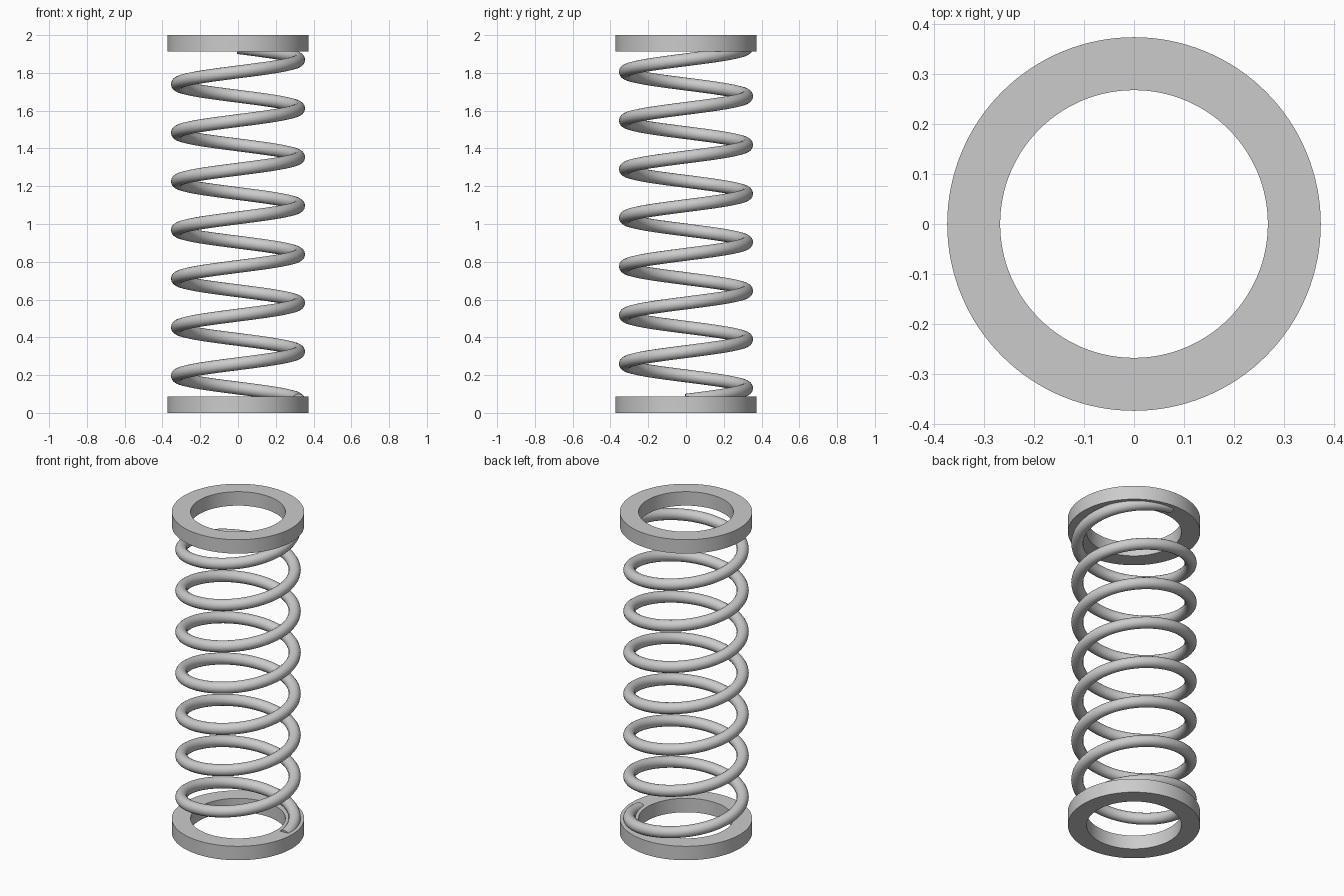
import bpy, bmesh
from math import cos, sin, tau

if "Cube" in bpy.data.objects:
    bpy.data.objects.remove(bpy.data.objects["Cube"])

HELIX_R, WIRE_R = 0.321, 0.034
Z_START, PITCH, TURNS = 0.067, 0.2575, 7.25
RING_OUT, RING_IN, RING_H = 0.374, 0.268, 0.087


def smooth(obj):
    bpy.ops.object.select_all(action='DESELECT')
    bpy.context.view_layer.objects.active = obj
    obj.select_set(True)
    bpy.ops.object.shade_smooth_by_angle()


def ring(name, z, segments=128):
    """Flat washer: a rectangular profile spun around z."""
    bm = bmesh.new()
    profile = [(RING_IN, z), (RING_OUT, z), (RING_OUT, z + RING_H), (RING_IN, z + RING_H)]
    verts = [bm.verts.new((r, 0, h)) for r, h in profile]
    edges = [bm.edges.new((verts[i], verts[(i + 1) % 4])) for i in range(4)]
    bmesh.ops.spin(bm, geom=verts + edges, cent=(0, 0, 0), axis=(0, 0, 1),
                   angle=tau, steps=segments)
    bmesh.ops.remove_doubles(bm, verts=bm.verts, dist=1e-5)
    bmesh.ops.recalc_face_normals(bm, faces=bm.faces)
    mesh = bpy.data.meshes.new(name)
    bm.to_mesh(mesh)
    bm.free()
    obj = bpy.data.objects.new(name, mesh)
    bpy.context.collection.objects.link(obj)
    smooth(obj)


def coil(name, steps_per_turn=72):
    """Round wire swept along a helix, capped at both ends."""
    curve = bpy.data.curves.new(name, 'CURVE')
    curve.dimensions = '3D'
    curve.twist_mode = 'Z_UP'
    curve.bevel_depth = WIRE_R
    curve.bevel_resolution = 6
    curve.use_fill_caps = True
    count = int(TURNS * steps_per_turn)
    spline = curve.splines.new('POLY')
    spline.points.add(count)
    for i, p in enumerate(spline.points):
        t = i / steps_per_turn
        p.co = (HELIX_R * cos(tau * t), HELIX_R * sin(tau * t), Z_START + PITCH * t, 1)
    obj = bpy.data.objects.new(name, curve)
    bpy.context.collection.objects.link(obj)
    bpy.context.view_layer.objects.active = obj
    bpy.ops.object.select_all(action='DESELECT')
    obj.select_set(True)
    bpy.ops.object.convert(target='MESH')
    obj = bpy.context.view_layer.objects.active

    # weld the end caps and make all faces point outwards
    bm = bmesh.new()
    bm.from_mesh(obj.data)
    bmesh.ops.remove_doubles(bm, verts=bm.verts, dist=1e-5)
    bmesh.ops.recalc_face_normals(bm, faces=bm.faces)
    bm.to_mesh(obj.data)
    bm.free()
    smooth(obj)


# end rings
ring("bottom_ring", 0)
ring("top_ring", 2 - RING_H)

# spring wire
coil("spring_coil")
